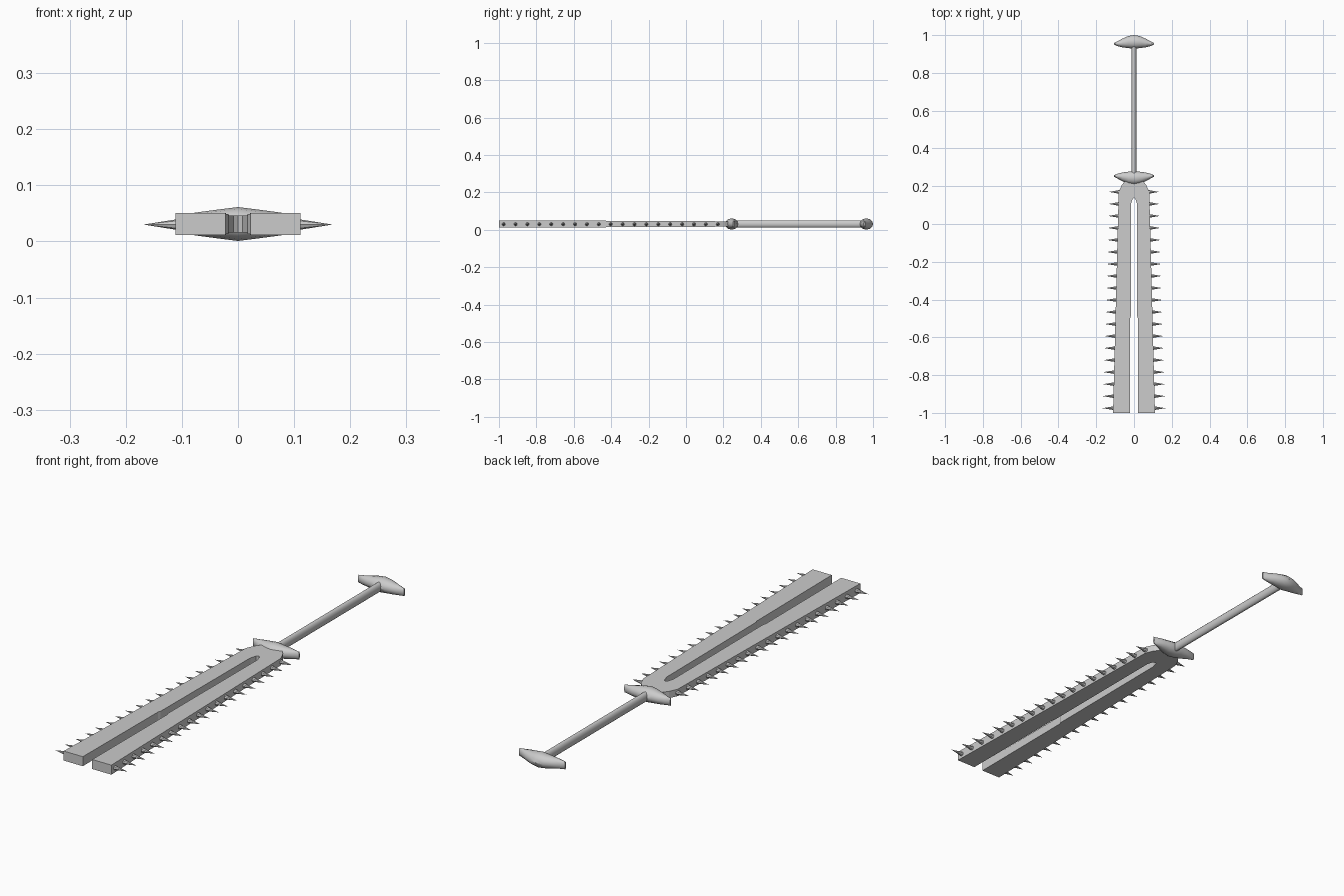
import bpy, bmesh, math
from mathutils import Matrix

if "Cube" in bpy.data.objects:
    bpy.data.objects.remove(bpy.data.objects["Cube"])

ZC = 0.031  # mid-plane height of the whole weapon


def finish(name, bm, smooth=None):
    bmesh.ops.recalc_face_normals(bm, faces=bm.faces[:])
    me = bpy.data.meshes.new(name)
    bm.to_mesh(me)
    bm.free()
    ob = bpy.data.objects.new(name, me)
    bpy.context.collection.objects.link(ob)
    if smooth:
        bpy.ops.object.select_all(action='DESELECT')
        ob.select_set(True)
        bpy.context.view_layer.objects.active = ob
        bpy.ops.object.shade_smooth_by_angle(angle=math.radians(smooth))
    return ob


def mirror_x(ob):
    ob.modifiers.new("mirror", 'MIRROR').use_clip = True


def outer_edge(y):
    return 0.081 + (0.17 - y) / 1.17 * 0.03


# forked blade: half outline extruded, thickness tapering toward the guard
outline = [(0.022, -1), (outer_edge(-1), -1), (outer_edge(0.17), 0.17),
           (0.065, 0.205), (0.05, 0.225), (0, 0.225),
           (0, 0.138), (0.008, 0.132), (0.016, 0.105), (0.017, -0.49), (0.021, -0.5)]
bm = bmesh.new()
loops = []
for s in (-1, 1):
    loops.append([bm.verts.new((x, y, ZC + s * (0.0145 - (y - 0.2) / 1.2 * 0.0055)))
                  for x, y in outline])
    bm.faces.new(loops[-1])
n = len(outline)
for i in range(n):
    j = (i + 1) % n
    if outline[i][0] == 0 and outline[j][0] == 0:
        continue  # open on the mirror plane
    bm.faces.new((loops[0][i], loops[0][j], loops[1][j], loops[1][i]))
mirror_x(finish("blade", bm))

# spikes along both outer edges
bm = bmesh.new()
for i in range(19):
    y = 0.17 - i * 1.145 / 18
    length = 0.06 + 0.006 * i / 18
    m = (Matrix.Translation((outer_edge(y) - 0.008 + length / 2, y, ZC - 0.001))
         @ Matrix.Rotation(math.pi / 2, 4, 'Y'))
    bmesh.ops.create_cone(bm, cap_ends=True, segments=8, radius1=0.0105,
                          radius2=0, depth=length, matrix=m)
mirror_x(finish("spikes", bm, 30))


# curved crosspieces, lofted from oval sections across x
def crosspiece(name, y0, sign):
    half = [(0, 0, 0.072, 0.0302), (0.03, 0.003, 0.067, 0.0265),
            (0.06, 0.007, 0.054, 0.0225), (0.085, 0.013, 0.041, 0.019),
            (0.107, 0.022, 0.029, 0.0165)]
    sections = [(-x, a, b, h) for x, a, b, h in half[:0:-1]] + half
    bm = bmesh.new()
    rings = []
    for x, a, b, h in sections:
        rings.append([bm.verts.new((x,
                      y0 + sign * ((a + b) / 2 + (b - a) / 2 * math.cos(t)),
                      ZC + h * math.sin(t)))
                      for t in (k * math.tau / 12 for k in range(12))])
    for r, q in zip(rings, rings[1:]):
        for k in range(12):
            bm.faces.new((r[k], r[(k + 1) % 12], q[(k + 1) % 12], q[k]))
    bm.faces.new(rings[0])
    bm.faces.new(rings[-1])
    return finish(name, bm, 35)


crosspiece("guard", 0.28, -1)
crosspiece("pommel", 0.928, 1)

# oval handle rod
bm = bmesh.new()
m = (Matrix.Translation((0, 0.605, ZC)) @ Matrix.Diagonal((0.013, 1, 0.02, 1))
     @ Matrix.Rotation(math.pi / 2, 4, 'X'))
bmesh.ops.create_cone(bm, cap_ends=True, segments=16, radius1=1, radius2=1,
                      depth=0.70, matrix=m)
finish("handle", bm, 40)
